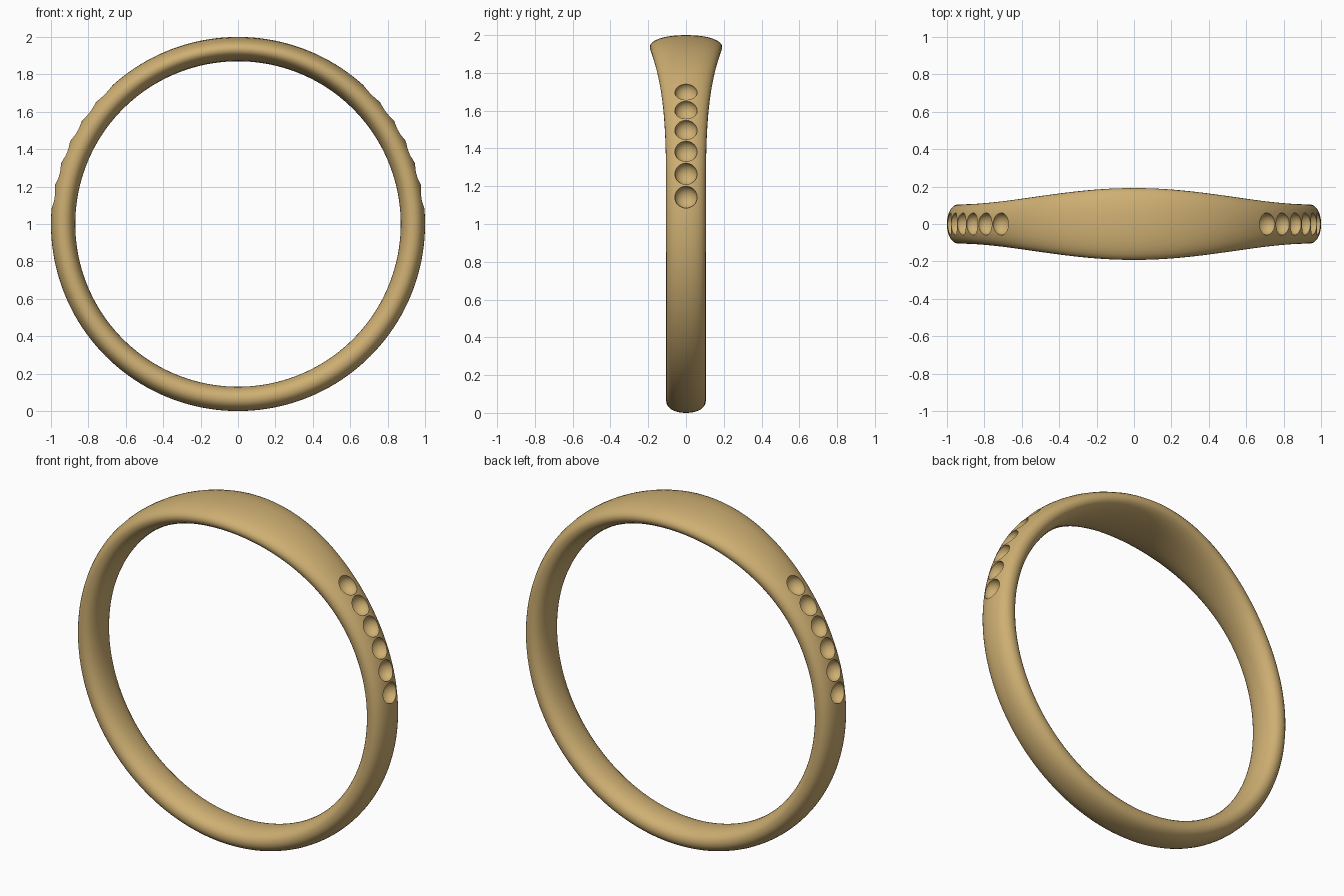
import bpy, bmesh, math
from mathutils import Matrix

if "Cube" in bpy.data.objects:
    bpy.data.objects.remove(bpy.data.objects["Cube"])

GOLD = bpy.data.materials.new("gold")
GOLD.diffuse_color = (0.62, 0.43, 0.17, 1)
GOLD.use_nodes = True
GOLD.node_tree.nodes["Principled BSDF"].inputs["Base Color"].default_value = GOLD.diffuse_color

R_MID, HALF_THICK = 0.935, 0.065
AROUND, SECTION = 160, 32


def make_object(name, bm):
    mesh = bpy.data.meshes.new(name)
    bmesh.ops.recalc_face_normals(bm, faces=bm.faces)
    bm.to_mesh(mesh)
    bm.free()
    obj = bpy.data.objects.new(name, mesh)
    bpy.context.collection.objects.link(obj)
    return obj


def half_width(a):
    # a is the angle from the top; the band flares over the upper half
    return 0.105 + 0.087 * max(0.0, math.cos(a)) ** 4


def soft(v):
    # slightly squared ellipse
    return math.copysign(abs(v) ** 0.92, v)


# Band: rounded section swept round the finger, wider at the top
bm = bmesh.new()
rings = []
for i in range(AROUND):
    a = 2 * math.pi * i / AROUND
    ring = []
    for j in range(SECTION):
        t = 2 * math.pi * j / SECTION
        r = R_MID + HALF_THICK * soft(math.sin(t))
        y = half_width(a) * soft(math.cos(t))
        ring.append(bm.verts.new((r * math.sin(a), y, 1 + r * math.cos(a))))
    rings.append(ring)
for i in range(AROUND):
    p, q = rings[i], rings[(i + 1) % AROUND]
    for j in range(SECTION):
        k = (j + 1) % SECTION
        bm.faces.new((p[j], p[k], q[k], q[j]))
band = make_object("ring_band", bm)
band.data.materials.append(GOLD)

# Stone seats: six round pits along each shoulder
bm = bmesh.new()
for side in (-1, 1):
    for n in range(6):
        a = side * math.radians(90 - 8.2 - 7.25 * n)
        m = (Matrix.Translation((0, 0, 1)) @ Matrix.Rotation(a, 4, 'Y')
             @ Matrix.Translation((0, 0, 0.992)) @ Matrix.Diagonal((1, 1, 0.85, 1)))
        bmesh.ops.create_uvsphere(bm, u_segments=32, v_segments=16, radius=0.059, matrix=m)
cutter = make_object("stone_seat_cutter", bm)
cutter.hide_render = True
cutter.data.materials.append(GOLD)

mod = band.modifiers.new("stone_seats", 'BOOLEAN')
mod.operation = 'DIFFERENCE'
mod.solver = 'EXACT'
mod.object = cutter
bpy.context.view_layer.objects.active = band
band.select_set(True)
bpy.ops.object.modifier_apply(modifier=mod.name)
bpy.data.objects.remove(cutter)

bpy.ops.object.shade_smooth_by_angle(angle=math.radians(30))
